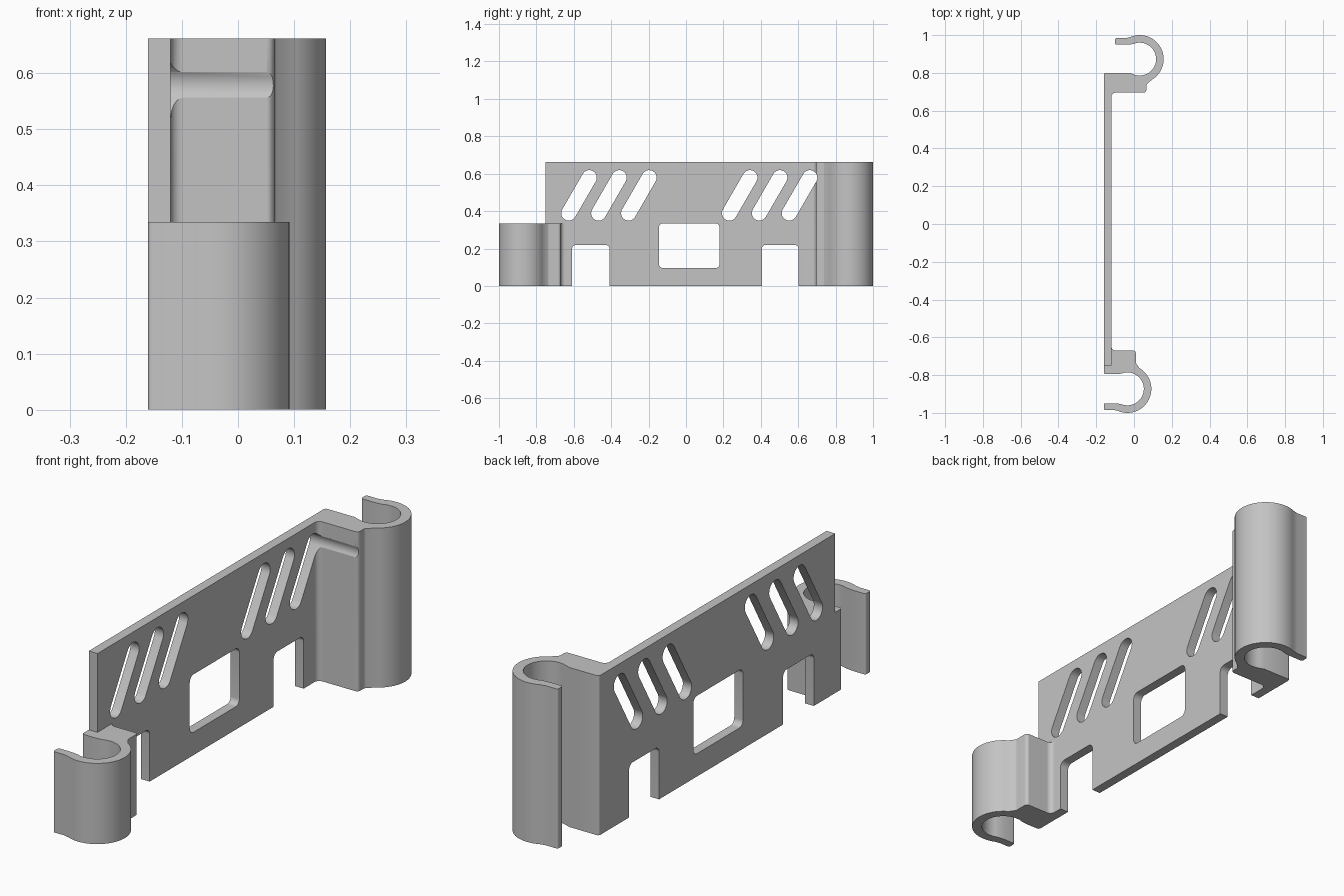
import bpy, bmesh, math
from mathutils import Vector

if "Cube" in bpy.data.objects:
    bpy.data.objects.remove(bpy.data.objects["Cube"])

grey = bpy.data.materials.new("light grey plastic")
grey.diffuse_color = (0.55, 0.55, 0.55, 1)
grey.use_nodes = True
grey.node_tree.nodes["Principled BSDF"].inputs["Base Color"].default_value = grey.diffuse_color


def rounded(corners, steps=6):
    """Outline from (x, y[, radius]) corners, rounding those with a radius."""
    out, n = [], len(corners)
    for i, c in enumerate(corners):
        p = Vector(c[:2])
        if len(c) < 3:
            out.append(p)
            continue
        a = (Vector(corners[i - 1][:2]) - p).normalized()
        b = (Vector(corners[(i + 1) % n][:2]) - p).normalized()
        half = a.angle(b) / 2
        mid = p + (a + b).normalized() * c[2] / math.sin(half)
        start = p + a * c[2] / math.tan(half) - mid
        end = p + b * c[2] / math.tan(half) - mid
        for k in range(steps + 1):
            t = k / steps
            out.append(mid + (start.lerp(end, t)).normalized() * c[2])
    return out


def arc(cx, cy, r, a0, a1, steps):
    angles = [math.radians(a0 + (a1 - a0) * k / steps) for k in range(steps + 1)]
    return [(cx + r * math.cos(a), cy + r * math.sin(a)) for a in angles]


def prism(name, outline, lo, hi, axis="z"):
    """Extrude an outline along z (outline is x, y) or x (outline is y, z)."""
    place = (lambda u, v, w: (u, v, w)) if axis == "z" else (lambda u, v, w: (w, u, v))
    bm = bmesh.new()
    face = bm.faces.new([bm.verts.new(place(p[0], p[1], lo)) for p in outline])
    ext = bmesh.ops.extrude_face_region(bm, geom=[face])["geom"]
    bmesh.ops.translate(bm, vec=place(0, 0, hi - lo),
                        verts=[g for g in ext if isinstance(g, bmesh.types.BMVert)])
    bmesh.ops.recalc_face_normals(bm, faces=bm.faces)
    mesh = bpy.data.meshes.new(name)
    bm.to_mesh(mesh)
    bm.free()
    mesh.materials.append(grey)
    ob = bpy.data.objects.new(name, mesh)
    bpy.context.collection.objects.link(ob)
    return ob


def clip_outline(start, cx, cy, inner, outer, right, lip):
    """Wall starting at y = start, mounting block and open round clip."""
    return rounded(
        [(-0.16, start), (-0.12, start), (-0.12, inner, 0.022),
         (right, inner, 0.014), (right, cy - 0.137, 0.012)]
        + arc(cx, cy, 0.127, -60, 114, 28)
        + [(cx - 0.075, cy + 0.111), (lip, cy + 0.111, 0.008),
           (lip, cy + 0.076, 0.008), (cx - 0.07, cy + 0.076)]
        + arc(cx, cy, 0.087, 114, -112, 34)
        + [(cx - 0.055, outer), (-0.16, outer, 0.01)])


def combine(body, other, operation):
    mod = body.modifiers.new(operation, "BOOLEAN")
    mod.operation, mod.object, mod.solver = operation, other, "EXACT"
    bpy.context.view_layer.objects.active = body
    bpy.ops.object.modifier_apply(modifier=mod.name)
    bpy.data.objects.remove(other)


# Tall wall with the rear block and clip
body = prism("bracket", clip_outline(-0.75, 0.03, 0.873, 0.695, 0.80, 0.065, -0.10), 0, 0.662)

# Short front block and clip, mirrored in y
front = [(x, -y) for x, y in clip_outline(0.63, -0.035, 0.873, 0.67, 0.795, 0.01, -0.16)]
combine(body, prism("front_clip", front, 0, 0.335), "UNION")

# Slanted vent slots; the rearmost also grooves the rear block
for group in (-0.627, 0.232):
    for i in range(3):
        y, z = group + 0.16 * i, 0.389
        slot = arc(y, z, 0.04, 150, 330, 14) + arc(y + 0.11, z + 0.19, 0.04, -30, 150, 14)
        combine(body, prism("slot_cutter", slot, -0.3, 0.3, "x"), "DIFFERENCE")

# Central window and the two bottom notches
for y0, y1, z0, z1 in ((-0.145, 0.18, 0.095, 0.335),
                       (-0.61, -0.408, -0.1, 0.22),
                       (0.405, 0.602, -0.1, 0.22)):
    hole = rounded([(y0, z0, 0.024), (y1, z0, 0.024), (y1, z1, 0.024), (y0, z1, 0.024)])
    combine(body, prism("opening_cutter", hole, -0.3, -0.05, "x"), "DIFFERENCE")

# Smooth curves, crisp edges
bpy.ops.object.select_all(action="DESELECT")
body.select_set(True)
bpy.context.view_layer.objects.active = body
bpy.ops.object.shade_smooth_by_angle(angle=math.radians(30))
